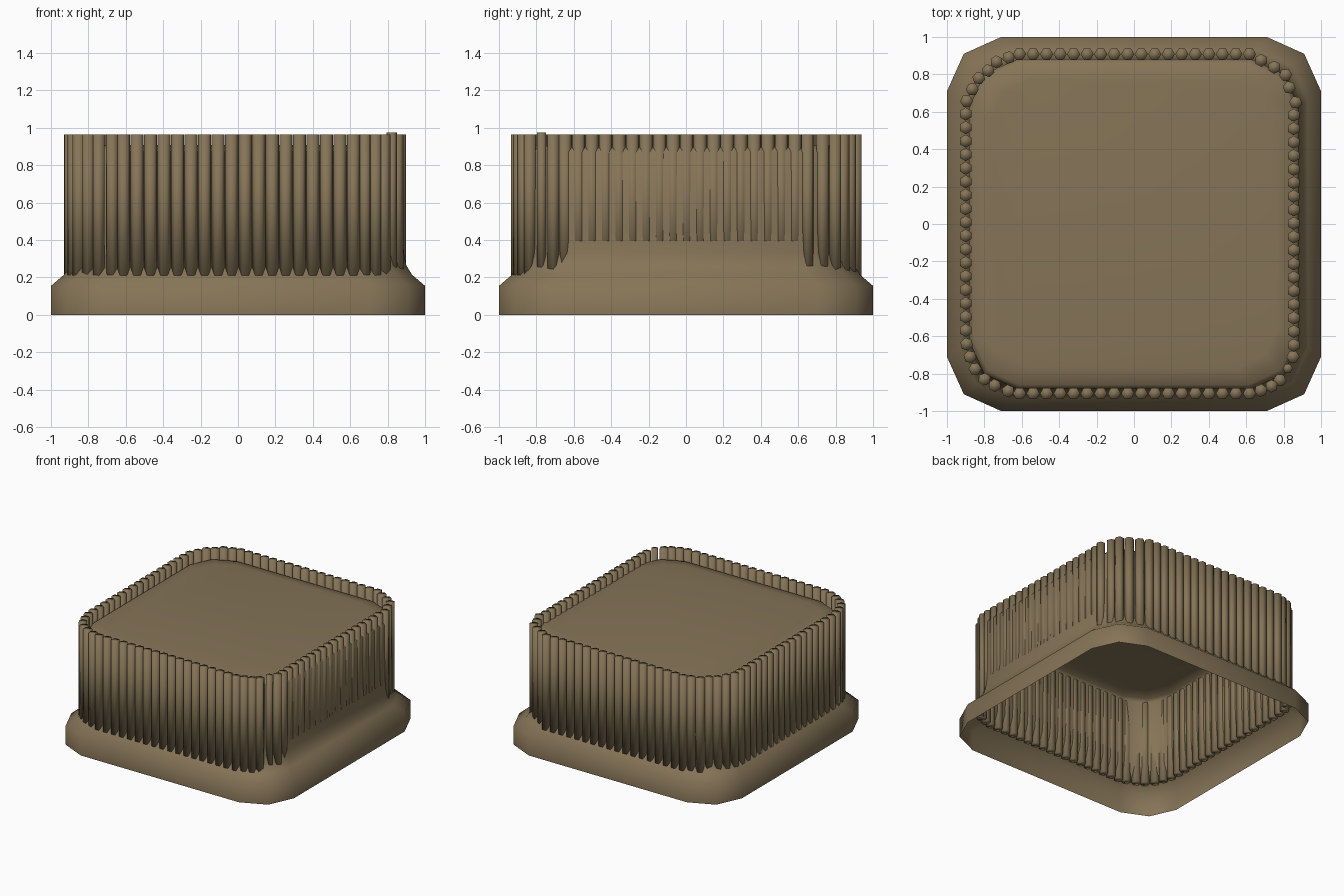
import bpy, bmesh, math

if "Cube" in bpy.data.objects:
    bpy.data.objects.remove(bpy.data.objects["Cube"])

mat = bpy.data.materials.new("earth brown")
mat.diffuse_color = (0.235, 0.175, 0.095, 1)
mat.use_nodes = True
mat.node_tree.nodes["Principled BSDF"].inputs["Base Color"].default_value = mat.diffuse_color


def finish(bm, name, angle):
    bmesh.ops.recalc_face_normals(bm, faces=bm.faces)
    me = bpy.data.meshes.new(name)
    bm.to_mesh(me)
    bm.free()
    me.materials.append(mat)
    ob = bpy.data.objects.new(name, me)
    bpy.context.collection.objects.link(ob)
    bpy.ops.object.select_all(action='DESELECT')
    ob.select_set(True)
    bpy.context.view_layer.objects.active = ob
    bpy.ops.object.shade_smooth_by_angle(angle=math.radians(angle))
    return ob


# Mound: hollow open-bottomed shell, rounded-square outline swept up a profile
quarter = [(1, 0.71), (0.91, 0.91), (0.71, 1)]
outline = []
for k in range(4):
    for x, y in quarter:
        for _ in range(k):
            x, y = -y, x
        outline.append((x, y))
profile = [(1, 0), (1, 0.155), (0.93, 0.215), (0.90, 0.265), (0.887, 0.33),
           (0.882, 0.45), (0.881, 0.87), (0.86, 0.893), (0.77, 0.908)]
bm = bmesh.new()
rings = [[bm.verts.new((x * s, y * s, z)) for x, y in outline] for s, z in profile]
n = len(outline)
for a, b in zip(rings, rings[1:]):
    for i in range(n):
        j = (i + 1) % n
        bm.faces.new((a[i], a[j], b[j], b[i]))
bm.faces.new(rings[-1])
mound = finish(bm, "earth_mound", 80)
# the open shell must face outwards
if mound.data.polygons[-1].normal.z < 0:
    mound.data.flip_normals()

# Palisade: six-sided stakes around the wall
step = 0.0723
stakes = []                                    # x, y, direction of the row
for i in range(18):
    stakes.append((-0.612 + i * step, 0.908, 0))
    stakes.append((-0.612 + i * step, -0.906, 0))
    stakes.append((0.854, 0.582 - i * step, 90))
for i in range(17):
    stakes.append((-0.900, 0.588 - i * step, 90))
corners = [
    [(-0.67, 0.89), (-0.735, 0.867), (-0.78, 0.82), (-0.83, 0.78), (-0.865, 0.72), (-0.895, 0.657)],
    [(0.68, 0.875), (0.75, 0.838), (0.81, 0.797), (0.83, 0.73), (0.864, 0.65)],
    [(-0.895, -0.642), (-0.877, -0.71), (-0.85, -0.775), (-0.80, -0.83), (-0.745, -0.863), (-0.673, -0.893)],
    [(0.678, -0.89), (0.735, -0.867), (0.78, -0.835), (0.85, -0.71)],
]
for arc in corners:
    for i, (x, y) in enumerate(arc):
        a, b = arc[max(i - 1, 0)], arc[min(i + 1, len(arc) - 1)]
        stakes.append((x, y, math.degrees(math.atan2(b[1] - a[1], b[0] - a[0]))))


def add_stake(bm, x, y, turn, z0=0.2, z1=0.965, r=0.035):
    pts = [(x + r * math.cos(math.radians(turn + 60 * k)),
            y + r * math.sin(math.radians(turn + 60 * k))) for k in range(6)]
    lo = [bm.verts.new((px, py, z0)) for px, py in pts]
    hi = [bm.verts.new((px, py, z1)) for px, py in pts]
    for k in range(6):
        m = (k + 1) % 6
        bm.faces.new((lo[k], lo[m], hi[m], hi[k]))
    bm.faces.new(hi)
    bm.faces.new(lo[::-1])


bm = bmesh.new()
for x, y, turn in stakes:
    add_stake(bm, x, y, turn)
add_stake(bm, 0.822, -0.772, 60, 0.22, 0.975, 0.027)  # the one taller, thinner stake
finish(bm, "palisade_stakes", 100)
